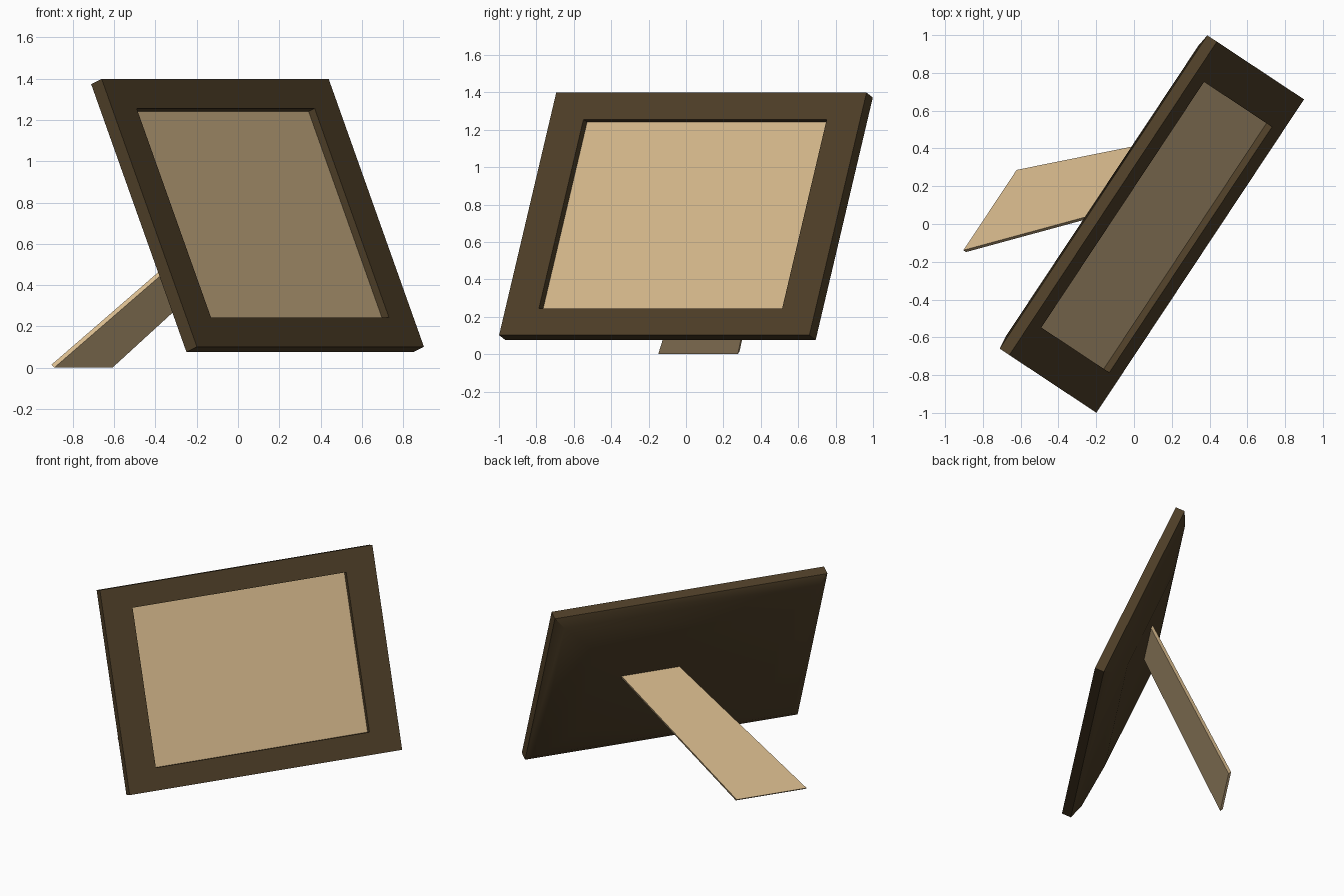
import bpy, bmesh, math
from mathutils import Vector, Matrix

if "Cube" in bpy.data.objects:
    bpy.data.objects.remove(bpy.data.objects["Cube"])

W, H, T = 1.99, 1.41, 0.066          # frame width, height, rim thickness

# Frame axes: u along the width, v up the leaning face, n out of the front
u = Vector((0.5525, 0.834, 0)).normalized()
out = Vector((u.y, -u.x, 0))
tilt = math.radians(23.1)
n = out * math.cos(tilt) + Vector((0, 0, math.sin(tilt)))
v = n.cross(u)
centre = Vector((0.12, -0.017, 0.75))


def axes_matrix(x, y, z, origin):
    m = Matrix((x, y, z)).transposed().to_4x4()
    m.translation = origin
    return m


def material(name, rgb):
    m = bpy.data.materials.new(name)
    m.diffuse_color = (*rgb, 1)
    m.use_nodes = True
    m.node_tree.nodes["Principled BSDF"].inputs["Base Color"].default_value = m.diffuse_color
    return m


def loft_rects(name, rects, mat, matrix, cap_start=True):
    """Skin rectangles given as (half width, half height, depth)."""
    bm = bmesh.new()
    loops = [[bm.verts.new((sx * a, sy * b, z))
              for sx, sy in ((-1, -1), (1, -1), (1, 1), (-1, 1))]
             for a, b, z in rects]
    for p, q in zip(loops, loops[1:]):
        for i in range(4):
            j = (i + 1) % 4
            bm.faces.new((p[i], p[j], q[j], q[i]))
    bm.faces.new(loops[-1])
    if cap_start:
        bm.faces.new(loops[0])
    bm.transform(matrix)
    bmesh.ops.recalc_face_normals(bm, faces=bm.faces)
    me = bpy.data.meshes.new(name)
    bm.to_mesh(me)
    bm.free()
    me.materials.append(mat)
    ob = bpy.data.objects.new(name, me)
    bpy.context.collection.objects.link(ob)
    return ob


brown = material("dark_wood", (0.078, 0.05, 0.021))
tan = material("tan_card", (0.68, 0.49, 0.265))
place = axes_matrix(u, v, n, centre)
w, h = W / 2, H / 2
ow, oh = w - 0.215, h - 0.155        # half size of the opening

# Picture frame: recess, front border, rim and softly bulging back
frame = loft_rects("frame", [
    (ow, oh, -0.04), (ow, oh, 0), (w, h, 0), (w, h, -T),
    (w - 0.07, h - 0.07, -T - 0.04),
    (w - 0.30, h - 0.30, -T - 0.087)], brown, place)
bpy.context.view_layer.objects.active = frame
frame.select_set(True)
bpy.ops.object.shade_smooth_by_angle(angle=math.radians(40))

# Picture panel set in the recess
loft_rects("picture_panel", [(ow, oh, -0.038), (ow, oh, -0.06)], tan, place)

# Tapered easel leg from the back of the frame to the ground
top = centre + 0.235 * u + 0.09 * v - (T + 0.083) * n
foot = Vector((-0.755, 0.069, 0.008))
along = (top - foot).normalized()
side = (u - u.dot(along) * along).normalized()
leg_n = along.cross(u).normalized()
if leg_n.z < 0:
    leg_n = -leg_n
t = 0.011
bm = bmesh.new()
ends = []
for p, half in ((foot, 0.255), (top, 0.212)):
    ends.append([bm.verts.new(p + s * half * u + k * t * leg_n)
                 for s, k in ((-1, -1), (1, -1), (1, 1), (-1, 1))])
for i in range(4):
    j = (i + 1) % 4
    bm.faces.new((ends[0][i], ends[0][j], ends[1][j], ends[1][i]))
for e in ends:
    bm.faces.new(e)
bmesh.ops.recalc_face_normals(bm, faces=bm.faces)
me = bpy.data.meshes.new("easel_leg")
bm.to_mesh(me)
bm.free()
me.materials.append(tan)
bpy.context.collection.objects.link(bpy.data.objects.new("easel_leg", me))
